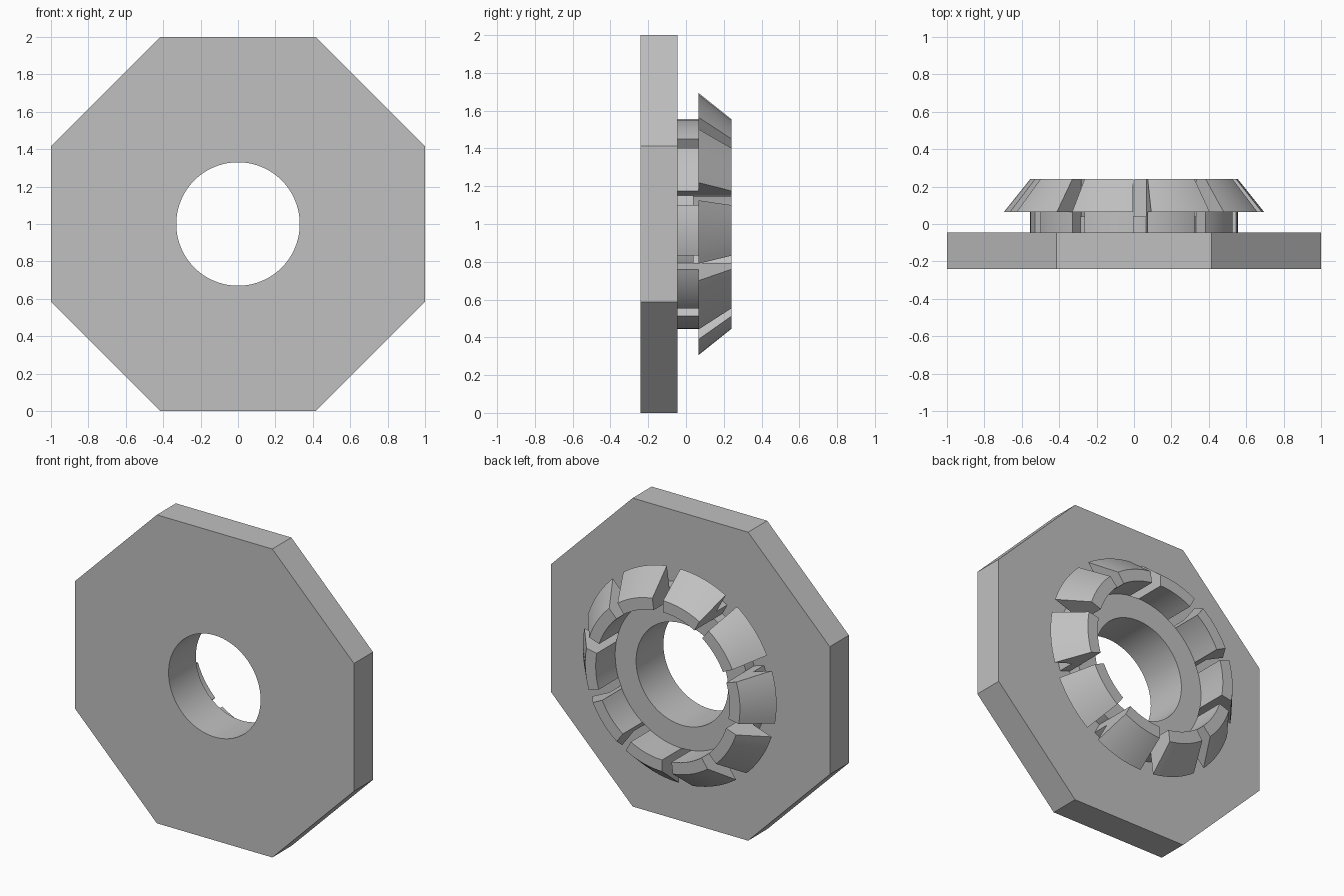
import bpy, bmesh, math

cube = bpy.data.objects.get("Cube")
if cube:
    bpy.data.objects.remove(cube, do_unlink=True)

# Single plain grey
grey = bpy.data.materials.new("light_grey")
grey.use_nodes = True
colour = (0.53, 0.53, 0.53, 1)
grey.diffuse_color = colour
grey.node_tree.nodes["Principled BSDF"].inputs["Base Color"].default_value = colour

CENTRE_Z = 1.0


def octagon(a):
    """Distance from centre to the edge of a flat-sided octagon."""
    step = math.pi / 4
    return 1 / math.cos((a + step / 2) % step - step / 2)


def circle(a):
    return 1


def revolve(name, profile, start, sweep, steps):
    """Sweep a closed (radius, y, outline) profile around the y axis."""
    full = sweep >= 360
    bm = bmesh.new()
    sections = []
    for i in range(steps if full else steps + 1):
        a = math.radians(start + sweep * i / steps)
        ring = []
        for radius, y, outline in profile:
            r = radius * outline(a)
            ring.append(bm.verts.new((r * math.cos(a), y, CENTRE_Z + r * math.sin(a))))
        sections.append(ring)
    n = len(profile)
    for i in range(steps):
        a, b = sections[i], sections[(i + 1) % len(sections)]
        for j in range(n):
            k = (j + 1) % n
            bm.faces.new((a[j], a[k], b[k], b[j]))
    if not full:
        bm.faces.new(sections[0])
        bm.faces.new(sections[-1])
    bmesh.ops.recalc_face_normals(bm, faces=bm.faces)
    mesh = bpy.data.meshes.new(name)
    bm.to_mesh(mesh)
    bm.free()
    mesh.materials.append(grey)
    obj = bpy.data.objects.new(name, mesh)
    bpy.context.collection.objects.link(obj)
    bpy.ops.object.select_all(action="DESELECT")
    obj.select_set(True)
    bpy.context.view_layer.objects.active = obj
    bpy.ops.object.shade_smooth_by_angle(angle=math.radians(25))
    return obj


# Octagonal plate with a round bore and a raised collar behind it
FRONT, BACK, COLLAR_TOP, TIP = -0.24, -0.045, 0.04, 0.24
BORE, COLLAR = 0.33, 0.48
revolve("plate", [
    (BORE, FRONT, circle), (1, FRONT, octagon), (1, BACK, octagon),
    (COLLAR, BACK, circle), (COLLAR, COLLAR_TOP, circle), (BORE, COLLAR_TOP, circle),
], 0, 360, 128)

# Ring of ten snap clips, each a stem with a tapered barb
clip_profile = [(r, y, circle) for r, y in (
    (COLLAR, BACK), (0.555, BACK), (0.555, 0.065),
    (0.695, 0.065), (0.555, TIP), (COLLAR, TIP))]
for i in range(10):
    revolve(f"clip_{i + 1}", clip_profile, 18.4 + 36 * i, 28, 10)
